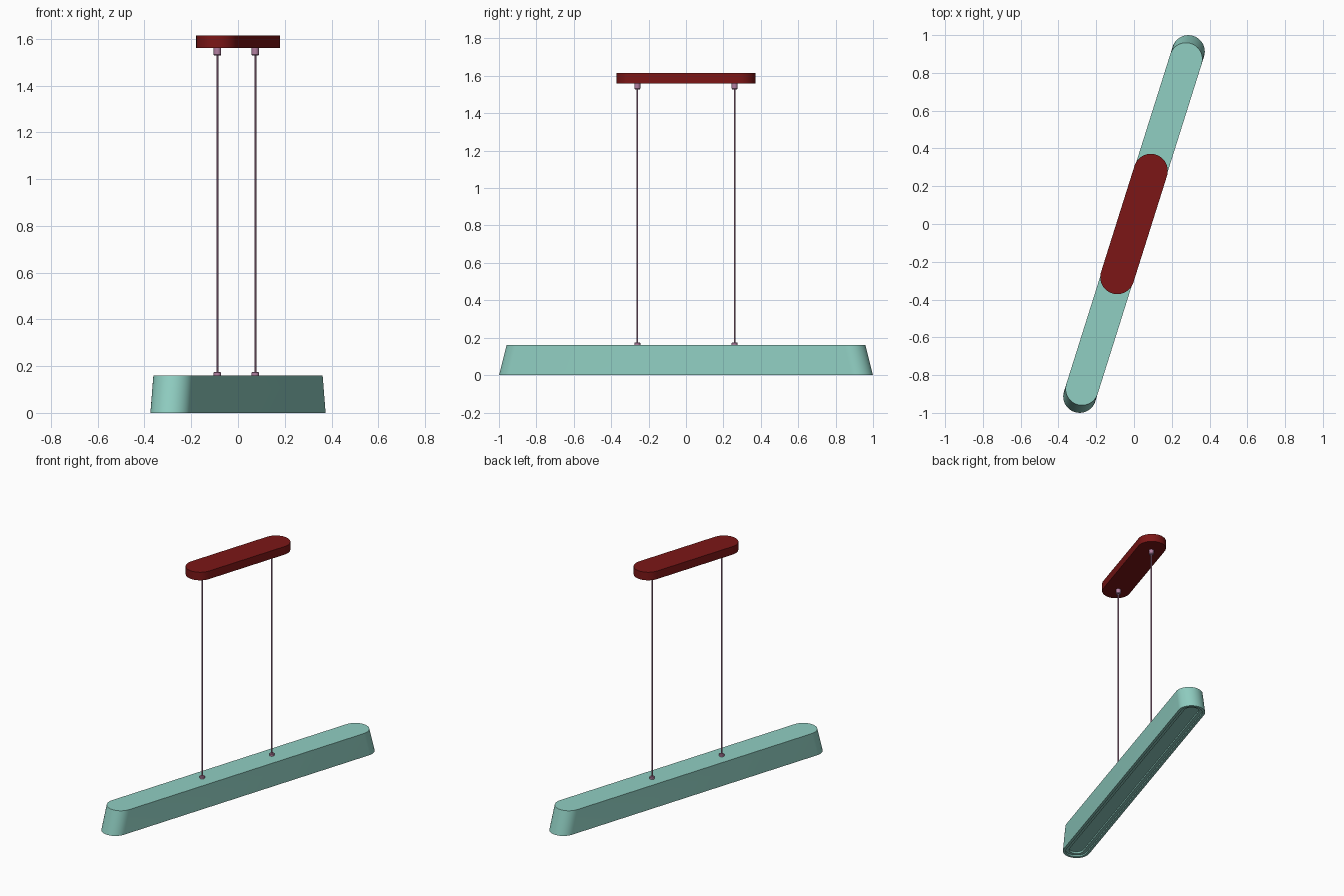
import bpy, bmesh, math

if "Cube" in bpy.data.objects:
    bpy.data.objects.remove(bpy.data.objects["Cube"])

ANGLE = math.radians(17.5)   # the whole lamp is turned about z
N = 24                       # segments per rounded end


def material(name, rgb):
    m = bpy.data.materials.new(name)
    m.diffuse_color = (*rgb, 1)
    m.use_nodes = True
    m.node_tree.nodes["Principled BSDF"].inputs["Base Color"].default_value = m.diffuse_color
    return m


teal = material("teal", (0.28, 0.62, 0.54))
red = material("dark_red", (0.20, 0.008, 0.008))
mauve = material("mauve", (0.45, 0.22, 0.36))


def finish(bm, name, mat, loc=(0, 0, 0)):
    bmesh.ops.recalc_face_normals(bm, faces=bm.faces)
    me = bpy.data.meshes.new(name)
    bm.to_mesh(me)
    bm.free()
    me.materials.append(mat)
    ob = bpy.data.objects.new(name, me)
    bpy.context.collection.objects.link(ob)
    ob.location = loc
    ob.rotation_euler.z = -ANGLE
    bpy.ops.object.select_all(action='DESELECT')
    ob.select_set(True)
    bpy.context.view_layer.objects.active = ob
    bpy.ops.object.shade_smooth_by_angle(angle=math.radians(30))
    return ob


def stadium(h, r):
    # half distance between end centres h (along y), end radius r
    pts = []
    for sign, start in ((1, 0), (-1, math.pi)):
        for i in range(N + 1):
            a = start + math.pi * i / N
            pts.append((r * math.cos(a), sign * h + r * math.sin(a)))
    return pts


def loft(name, outlines, mat, loc=(0, 0, 0)):
    # outlines: list of (points, z), skinned in order and capped
    bm = bmesh.new()
    rings = [[bm.verts.new((x, y, z)) for x, y in pts] for pts, z in outlines]
    for a, b in zip(rings, rings[1:]):
        for i in range(len(a)):
            j = (i + 1) % len(a)
            bm.faces.new((a[i], a[j], b[j], b[i]))
    bm.faces.new(rings[0])
    bm.faces.new(rings[-1])
    return finish(bm, name, mat, loc)


def turned(name, profile, mat, loc, sides=24):
    def ring(r):
        return [(r * math.cos(2 * math.pi * i / sides),
                 r * math.sin(2 * math.pi * i / sides)) for i in range(sides)]
    return loft(name, [(ring(r), z) for r, z in profile], mat, loc)


# Light bar: stepped recess underneath, upright sides, sloping ends
H, R = 0.957, 0.087
loft("light_bar", [
    (stadium(H, R - 0.040), 0.022),
    (stadium(H, R - 0.040), 0.010),
    (stadium(H, R - 0.018), 0.010),
    (stadium(H, R - 0.018), 0.0),
    (stadium(H, R), 0.0),
    (stadium(0.915, R), 0.16),
], teal)

# Ceiling canopy
loft("ceiling_canopy", [(stadium(0.295, 0.09), 1.56),
                        (stadium(0.295, 0.09), 1.615)], red)

# Suspension cables with fittings at both ends
for side, s in (("front", -1), ("back", 1)):
    loc = (s * 0.081 - 0.007, s * 0.26, 0)
    turned(side + "_cable", [(0.0045, 0.16), (0.0045, 1.555)], mauve, loc, 12)
    turned(side + "_lower_fitting", [(0.016, 0.155), (0.016, 0.172),
                                     (0.013, 0.175)], mauve, loc)
    turned(side + "_upper_fitting", [(0.013, 1.528), (0.016, 1.532),
                                     (0.016, 1.562)], mauve, loc)
